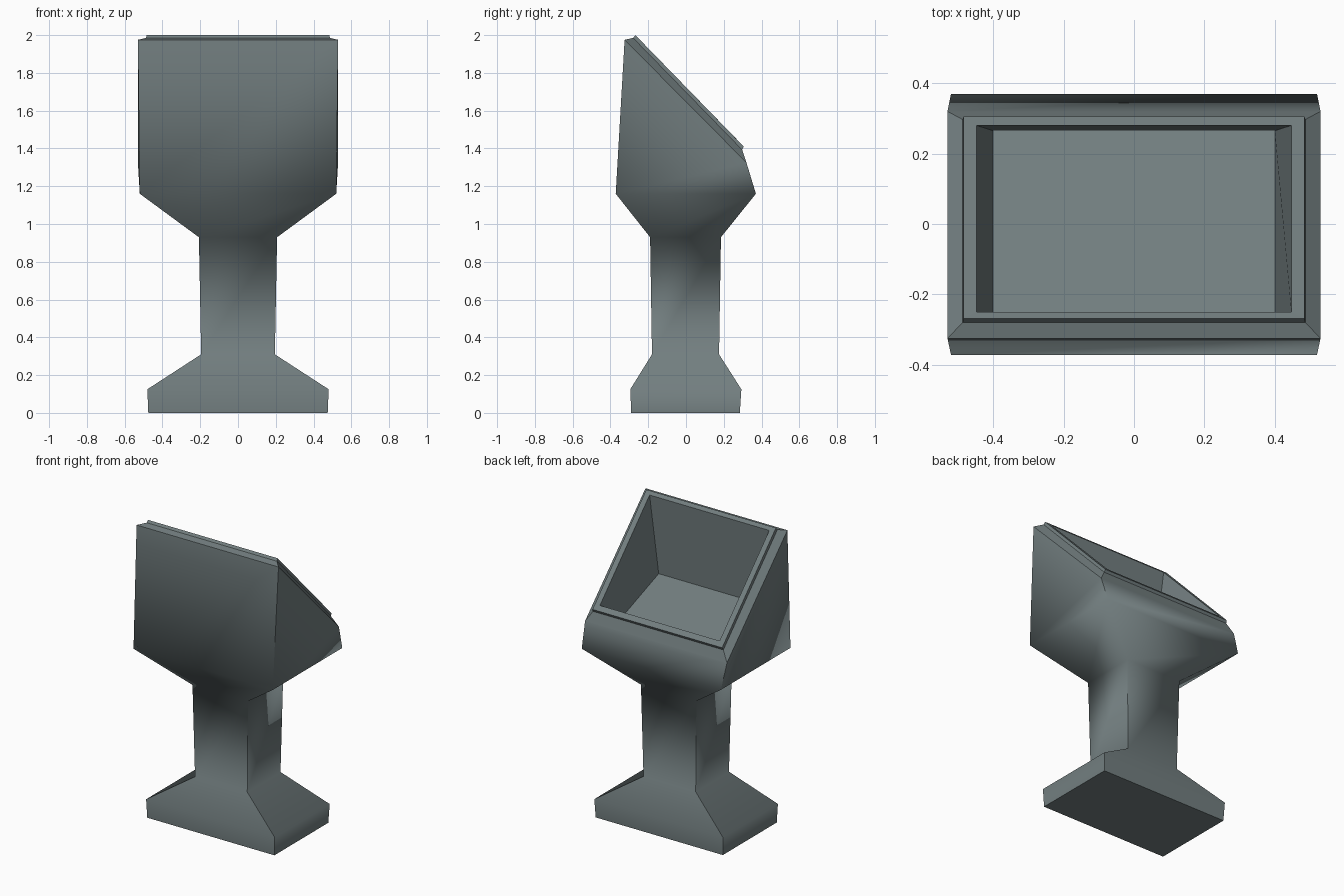
import bpy, bmesh, math

if "Cube" in bpy.data.objects:
    bpy.data.objects.remove(bpy.data.objects["Cube"])

# single slate grey colour
slate = bpy.data.materials.new("slate_grey")
slate.diffuse_color = (0.17, 0.21, 0.215, 1)
slate.use_nodes = True
slate.node_tree.nodes["Principled BSDF"].inputs["Base Color"].default_value = slate.diffuse_color

# cross-sections: half width, front y, front z, back y, back z
SECTIONS = [
    # foot
    (0.475, -0.29, 0.0, 0.285, 0.0),
    (0.48, -0.295, 0.125, 0.293, 0.125),
    # neck
    (0.195, -0.18, 0.31, 0.175, 0.31),
    (0.207, -0.19, 0.93, 0.185, 0.93),
    # head
    (0.52, -0.372, 1.16, 0.37, 1.16),
    (0.53, -0.325, 1.975, 0.32, 1.325),
    # chamfer and slightly raised slanted rim
    (0.487, -0.28, 1.985, 0.297, 1.393),
    (0.484, -0.268, 2.0, 0.306, 1.41),
    (0.447, -0.25, 1.98, 0.28, 1.437),
    # recess floor
    (0.40, -0.28, 1.45, 0.265, 1.25),
]


def loft(name, sections):
    bm = bmesh.new()
    rings = []
    for w, fy, fz, by, bz in sections:
        pts = [(-w, fy, fz), (w, fy, fz), (w, by, bz), (-w, by, bz)]
        rings.append([bm.verts.new(p) for p in pts])
    for a, b in zip(rings, rings[1:]):
        for i in range(4):
            j = (i + 1) % 4
            bm.faces.new((a[i], a[j], b[j], b[i]))
    bm.faces.new(rings[0][::-1])
    bm.faces.new(rings[-1])
    bmesh.ops.recalc_face_normals(bm, faces=bm.faces)
    mesh = bpy.data.meshes.new(name)
    bm.to_mesh(mesh)
    bm.free()
    mesh.materials.append(slate)
    obj = bpy.data.objects.new(name, mesh)
    bpy.context.collection.objects.link(obj)
    return obj


# pedestal with hollow slanted head
pedestal = loft("console_pedestal", SECTIONS)
bpy.context.view_layer.objects.active = pedestal
pedestal.select_set(True)
bpy.ops.object.shade_smooth_by_angle(angle=math.radians(60))
# keep the rim and head chamfer edges crisp
bm = bmesh.new()
bm.from_mesh(pedestal.data)
for e in bm.edges:
    if all(v.co.z > 1.3 and abs(v.co.x) > 0.42 for v in e.verts):
        e.smooth = False
bm.to_mesh(pedestal.data)
bm.free()
